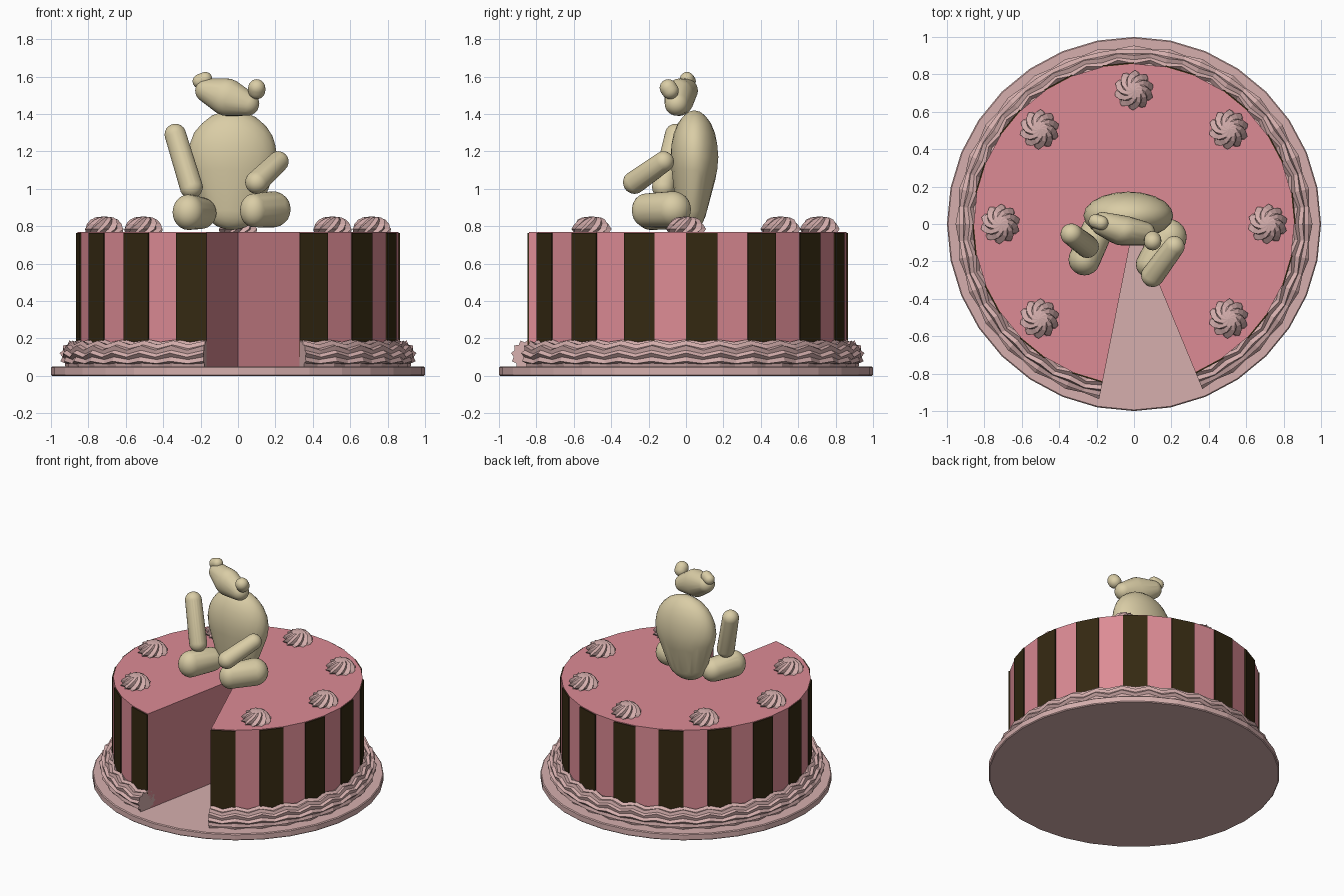
import bpy, bmesh
from math import pi, sin, cos
from mathutils import Vector, Matrix

cube = bpy.data.objects.get("Cube")
if cube:
    bpy.data.objects.remove(cube)


def material(name, rgb):
    m = bpy.data.materials.new(name)
    m.use_nodes = True
    m.diffuse_color = (*rgb, 1)
    m.node_tree.nodes["Principled BSDF"].inputs["Base Color"].default_value = (*rgb, 1)
    return m


PINK = material("cake pink", (0.72, 0.26, 0.30))
CREAM = material("frosting pale pink", (0.67, 0.43, 0.42))
BROWN = material("chocolate brown", (0.035, 0.022, 0.006))
BEIGE = material("bear beige", (0.70, 0.61, 0.38))

STEP = pi / 16          # the cake has 32 sides
FIRST, LAST = -6, 23    # sides left after the slice is taken out


def finish(name, bm, mat, smooth=False):
    bmesh.ops.recalc_face_normals(bm, faces=bm.faces[:])
    me = bpy.data.meshes.new(name)
    bm.to_mesh(me)
    bm.free()
    me.materials.append(mat)
    if smooth:
        for p in me.polygons:
            p.use_smooth = True
    ob = bpy.data.objects.new(name, me)
    bpy.context.collection.objects.link(ob)
    return ob


def polar(r, a, z):
    return Vector((r * cos(a), r * sin(a), z))


def raise_up(bm, height):
    """Extrude every face upward into a solid."""
    geo = bmesh.ops.extrude_face_region(bm, geom=bm.faces[:], use_keep_orig=True)
    top = [v for v in geo["geom"] if isinstance(v, bmesh.types.BMVert)]
    bmesh.ops.translate(bm, verts=top, vec=(0, 0, height))


def loft(name, rings, mat):
    """Skin equal closed rings and cap both ends."""
    bm = bmesh.new()
    rows = [[bm.verts.new(p) for p in ring] for ring in rings]
    n = len(rows[0])
    for a, b in zip(rows, rows[1:]):
        for i in range(n):
            j = (i + 1) % n
            bm.faces.new((a[i], a[j], b[j], b[i]))
    bm.faces.new(rows[0])
    bm.faces.new(rows[-1])
    return finish(name, bm, mat)


def blob(name, balls):
    """Rounded form wrapped around a few ellipsoids (centre, radii)."""
    bm = bmesh.new()
    for centre, radii in balls:
        if not isinstance(radii, tuple):
            radii = (radii,) * 3
        bmesh.ops.create_icosphere(
            bm, subdivisions=3, radius=1,
            matrix=Matrix.Translation(centre) @ Matrix.Diagonal((*radii, 1)))
    hull = bmesh.ops.convex_hull(bm, input=bm.verts[:])
    inside = {v for v in hull["geom_interior"] + hull["geom_unused"]
              if isinstance(v, bmesh.types.BMVert)}
    bmesh.ops.delete(bm, geom=list(inside), context="VERTS")
    return finish(name, bm, BEIGE, smooth=True)


# Plate
bm = bmesh.new()
rim = [bm.verts.new(polar(1, k * STEP, 0)) for k in range(32)]
bm.faces.new(rim)
raise_up(bm, 0.05)
plate = finish("plate", bm, CREAM)
bevel = plate.modifiers.new("soft rim", "BEVEL")
bevel.width = 0.006
bevel.limit_method = "ANGLE"

# Cake with one slice missing
bm = bmesh.new()
hub = bm.verts.new((0, 0, 0.05))
rim = [bm.verts.new(polar(0.857, k * STEP, 0.05)) for k in range(FIRST, LAST + 1)]
for a, b in zip(rim, rim[1:]):
    bm.faces.new((hub, a, b))
raise_up(bm, 0.72)
finish("cake", bm, PINK)

# Chocolate stripes on every other side
bm = bmesh.new()
for k in range(FIRST, LAST, 2):
    a, b = k * STEP, (k + 1) * STEP
    bm.faces.new([bm.verts.new(polar(r, t, 0.1))
                  for r, t in ((0.856, a), (0.865, a), (0.865, b), (0.856, b))])
raise_up(bm, 0.665)
finish("chocolate_stripes", bm, BROWN)

# Piped border: a star section that rocks back and forth round the cake
rings = []
for s in range(2 * FIRST, 2 * LAST + 1):
    crest = s % 2 == 0
    size, rock = (0.085, 0.14) if crest else (0.072, -0.14)
    ring = []
    for i in range(24):
        r = size * (1 if i % 2 == 0 else 0.82)
        t = i * pi / 12 + rock
        ring.append(polar(0.87 + r * cos(t), s * STEP / 2,
                          max(0.045, 0.11 + r * sin(t))))
    rings.append(ring)
loft("piped_border", rings, CREAM)

# Swirled rosettes on top, none above the missing slice
PROFILE = ((0.098, 0.765), (0.107, 0.785), (0.093, 0.812), (0.074, 0.835),
           (0.05, 0.847), (0.025, 0.85), (0.004, 0.852))
for k in range(8):
    if k == 6:
        continue
    centre = polar(0.715, k * pi / 4, 0)
    rings = []
    for level, (r, z) in enumerate(PROFILE):
        rings.append([centre + polar(r * (1 if i % 2 == 0 else 0.8),
                                     i * pi / 10 + level * 0.27, z)
                      for i in range(20)])
    loft(f"rosette_{k + 1}", rings, CREAM)

# Sitting bear
blob("bear_body", [((-0.03, 0.045, 1.17), (0.24, 0.128, 0.25)),
                   ((-0.03, 0.03, 0.92), (0.16, 0.085, 0.14))])
blob("bear_head", [((-0.165, 0.0, 1.525), 0.064),
                   ((0.05, -0.05, 1.455), 0.064),
                   ((-0.06, -0.035, 1.49), (0.1, 0.08, 0.1))])
blob("bear_right_ear", [((-0.205, 0.015, 1.575), 0.038),
                        ((-0.175, 0.005, 1.587), 0.038)])
blob("bear_left_ear", [((0.10, -0.095, 1.54), 0.046),
                       ((0.10, -0.085, 1.525), 0.046)])
blob("bear_right_arm", [((-0.335, -0.055, 1.29), 0.058),
                        ((-0.25, -0.12, 1.01), 0.062)])
blob("bear_left_arm", [((0.215, -0.12, 1.145), 0.056),
                       ((0.1, -0.275, 1.035), 0.062)])
blob("bear_right_leg", [((-0.2, -0.04, 0.87), 0.085),
                        ((-0.265, -0.19, 0.875), (0.085, 0.085, 0.095))])
blob("bear_left_leg", [((0.185, -0.07, 0.89), 0.097),
                       ((0.085, -0.215, 0.885), (0.075, 0.075, 0.09))])
